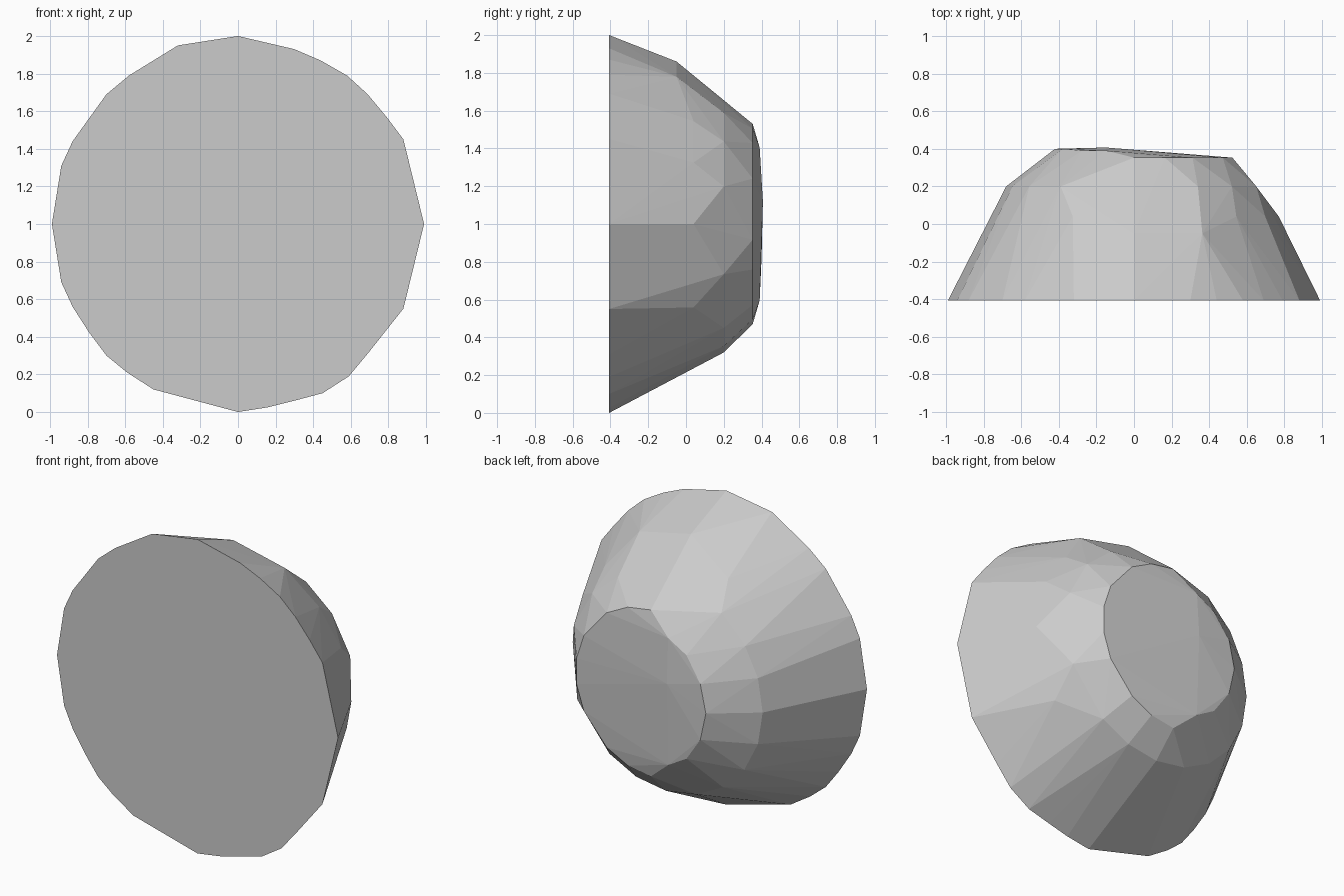
import bpy, bmesh
from math import cos, sin, radians

if "Cube" in bpy.data.objects:
    bpy.data.objects.remove(bpy.data.objects["Cube"])

# Outline of the flat front (x, z)
front = [(0, 2), (.3, 1.93), (.44, 1.87), (.58, 1.79), (.69, 1.69), (.79, 1.57), (.88, 1.45),
         (.99, 1), (.88, .55), (.69, .31), (.59, .19), (.45, .10), (.3, .06), (.16, .025), (0, 0),
         (-.45, .12), (-.59, .21), (-.7, .3), (-.79, .42), (-.88, .56), (-.94, .69), (-.99, 1),
         (-.94, 1.31), (-.88, 1.44), (-.7, 1.69), (-.58, 1.79), (-.32, 1.95)]

points = [(x, -.407, z) for x, z in front]


def arc(radius, y, angles):
    """Points on a ring around the y axis; 0 degrees is +x, 90 is up."""
    for a in angles:
        points.append((radius * cos(radians(a)), y, 1 + radius * sin(radians(a))))


# Rounded shoulder, stepping in toward the back
arc(.86, -.05, (65, 90))
arc(.77, .04, (0, 25, 45, 65, 90, 115, 325))
arc(.68, .2, (17, 40, 60, 125, 145, 162, 180, 198, 216, 234, 252, 270, 288, 306, 337))
# Near-flat back: wide rim on the right, narrower rim on the left
arc(.53, .353, (-90, -72, -54, -27, -9, 9, 27, 54, 72, 90))
arc(.43, .39, (110, 130, 230, 250))
arc(.42, .4, (155, 180, 205))
points.append((-.15, .407, 1.12))

# Chipped stone dome, wrapped as a faceted convex skin
bm = bmesh.new()
for p in points:
    bm.verts.new(p)
res = bmesh.ops.convex_hull(bm, input=bm.verts[:])
loose = [v for v in bm.verts if not v.link_faces]
bmesh.ops.delete(bm, geom=loose, context='VERTS')
bmesh.ops.dissolve_limit(bm, angle_limit=radians(.5), verts=bm.verts[:], edges=bm.edges[:])
bmesh.ops.recalc_face_normals(bm, faces=bm.faces[:])
mesh = bpy.data.meshes.new("faceted_dome")
bm.to_mesh(mesh)
bm.free()
dome = bpy.data.objects.new("faceted_dome", mesh)
bpy.context.collection.objects.link(dome)
